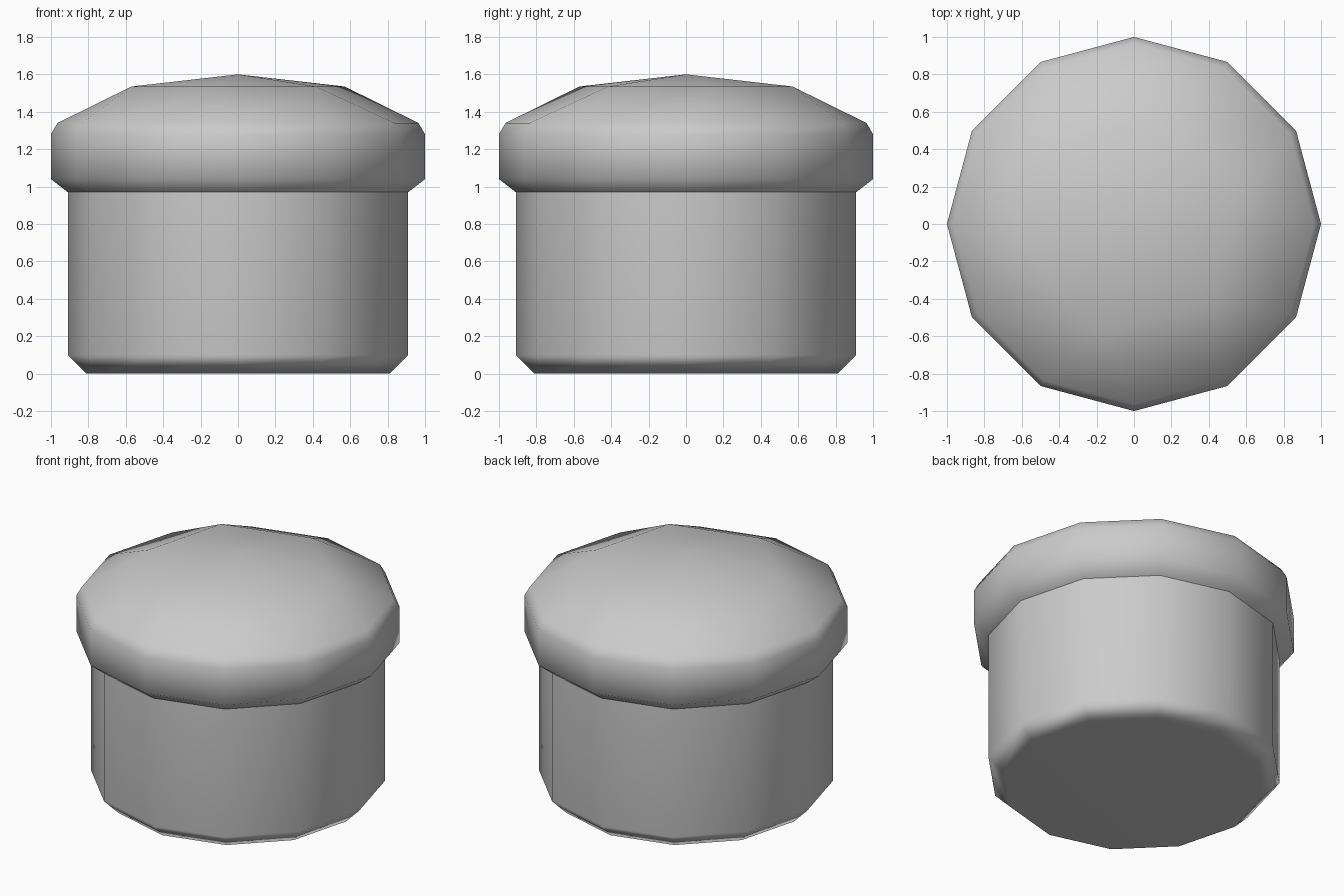
import bpy, bmesh
from math import cos, sin, radians

cube = bpy.data.objects.get("Cube")
if cube:
    bpy.data.objects.remove(cube)

GREY = (0.6, 0.6, 0.6, 1)
grey = bpy.data.materials.new("plain grey")
grey.use_nodes = True
grey.diffuse_color = GREY
grey.node_tree.nodes["Principled BSDF"].inputs["Base Color"].default_value = GREY


def ring(bm, radius, z, sides=12, turn=0):
    angles = [radians(turn + 360 * i / sides) for i in range(sides)]
    return [bm.verts.new((radius * cos(a), radius * sin(a), z)) for a in angles]


def lathe(bm, profile):
    """Stack twelve-sided rings from bottom to top and bridge them."""
    rings = [ring(bm, r, z) for r, z in profile]
    for low, high in zip(rings, rings[1:]):
        for i in range(len(low)):
            j = (i + 1) % len(low)
            bm.faces.new((low[i], low[j], high[j], high[i]))
    return rings


def finish(bm, name):
    mesh = bpy.data.meshes.new(name)
    for face in bm.faces:
        face.smooth = True
    bm.to_mesh(mesh)
    bm.free()
    mesh.materials.append(grey)
    obj = bpy.data.objects.new(name, mesh)
    bpy.context.collection.objects.link(obj)
    return obj


# Body: straight drum with a chamfered foot
bm = bmesh.new()
rings = lathe(bm, [(0.81, 0), (0.91, 0.1), (0.91, 0.97)])
bm.faces.new(rings[0][::-1])
body = finish(bm, "body")
body.modifiers.new("Weighted Normals", "WEIGHTED_NORMAL")

# Cap: overhanging rim with a shallow dome
bm = bmesh.new()
rim = lathe(bm, [(0.91, 0.97), (1, 1.04), (1, 1.28), (0.965, 1.34)])[-1]
inner = ring(bm, 0.59, 1.535, sides=6, turn=15)
apex = bm.verts.new((0, 0, 1.6))
for i in range(6):
    a, b = inner[i], inner[(i + 1) % 6]
    left, mid, right = (rim[(2 * i + k) % 12] for k in range(3))
    bm.faces.new((left, mid, a))
    bm.faces.new((mid, right, b, a))
    bm.faces.new((a, b, apex))
finish(bm, "cap")
